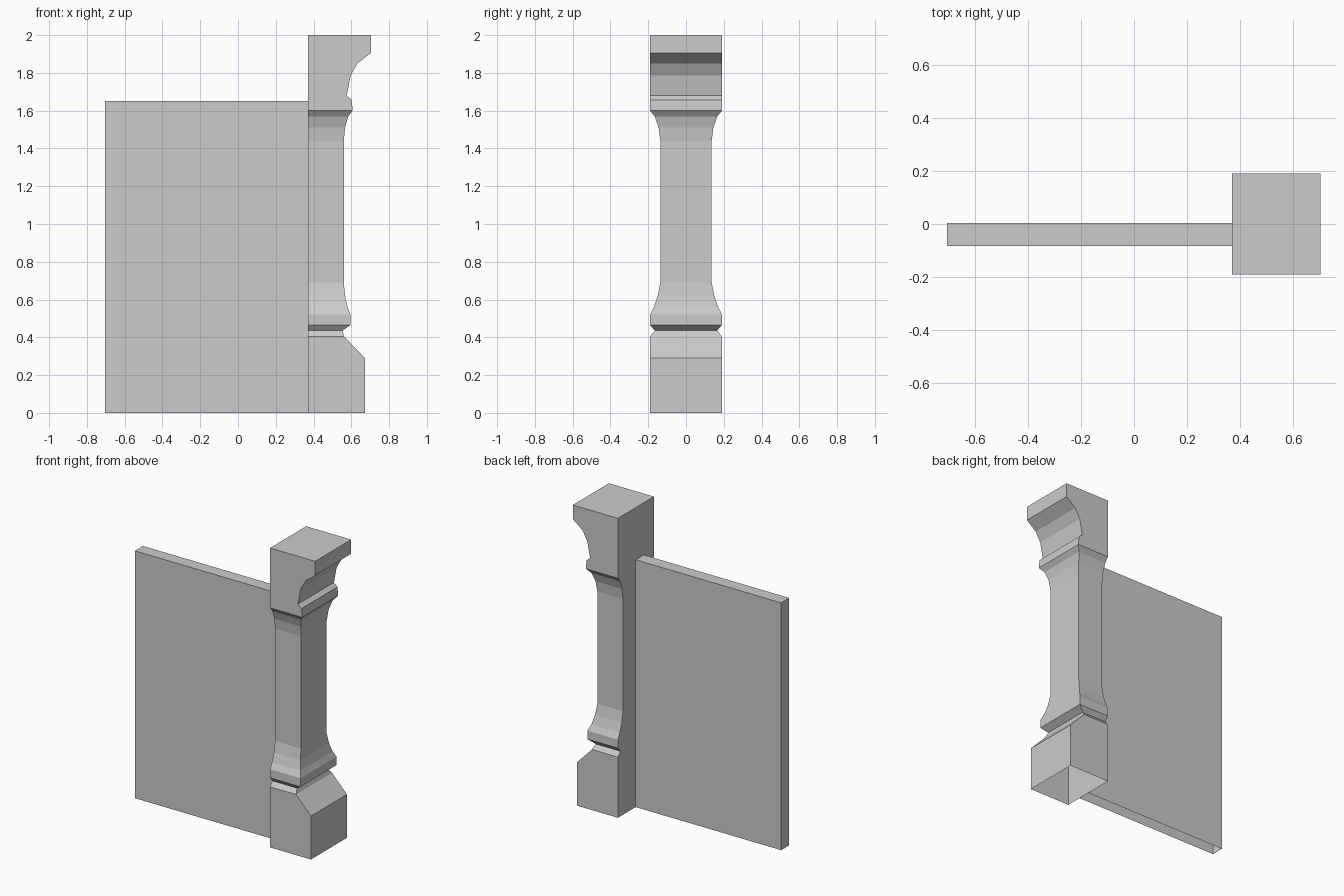
import bpy, bmesh

if "Cube" in bpy.data.objects:
    bpy.data.objects.remove(bpy.data.objects["Cube"])


def finish(bm, name):
    bmesh.ops.recalc_face_normals(bm, faces=bm.faces)
    mesh = bpy.data.meshes.new(name)
    bm.to_mesh(mesh)
    bm.free()
    obj = bpy.data.objects.new(name, mesh)
    bpy.context.collection.objects.link(obj)
    return obj


def stack(name, sections):
    """Skin stacked rectangles (z, x0, x1, y0, y1); closed top, open bottom."""
    bm = bmesh.new()
    rings = []
    for z, x0, x1, y0, y1 in sections:
        corners = ((x0, y0), (x1, y0), (x1, y1), (x0, y1))
        rings.append([bm.verts.new((x, y, z)) for x, y in corners])
    for a, b in zip(rings, rings[1:]):
        for i in range(4):
            j = (i + 1) % 4
            bm.faces.new((a[i], a[j], b[j], b[i]))
    bm.faces.new(rings[-1])
    return finish(bm, name)


INNER_X = 0.37  # flat side of the post, where the panel meets it

# Carved post profile: height, outer x, half depth
post_profile = [
    # plinth with sloped shoulder
    (0.0, 0.672, 0.19), (0.29, 0.672, 0.19), (0.405, 0.562, 0.19),
    # notch and lower moulding
    (0.435, 0.552, 0.165), (0.465, 0.595, 0.19), (0.522, 0.595, 0.19),
    (0.56, 0.58, 0.17), (0.62, 0.567, 0.15), (0.69, 0.56, 0.136),
    # shaft and upper flare
    (1.44, 0.56, 0.136), (1.51, 0.567, 0.145), (1.568, 0.582, 0.165),
    (1.60, 0.607, 0.19),
    # ledge and bracket
    (1.657, 0.602, 0.19), (1.68, 0.576, 0.19), (1.785, 0.596, 0.19),
    (1.85, 0.632, 0.19), (1.905, 0.703, 0.19), (2.0, 0.703, 0.19),
]
stack("carved_post", [(z, INNER_X, x, -d, d) for z, x, d in post_profile])

# Flat wall panel
stack("wall_panel", [(z, -0.705, INNER_X, -0.082, 0.003) for z in (0.0, 1.652)])
